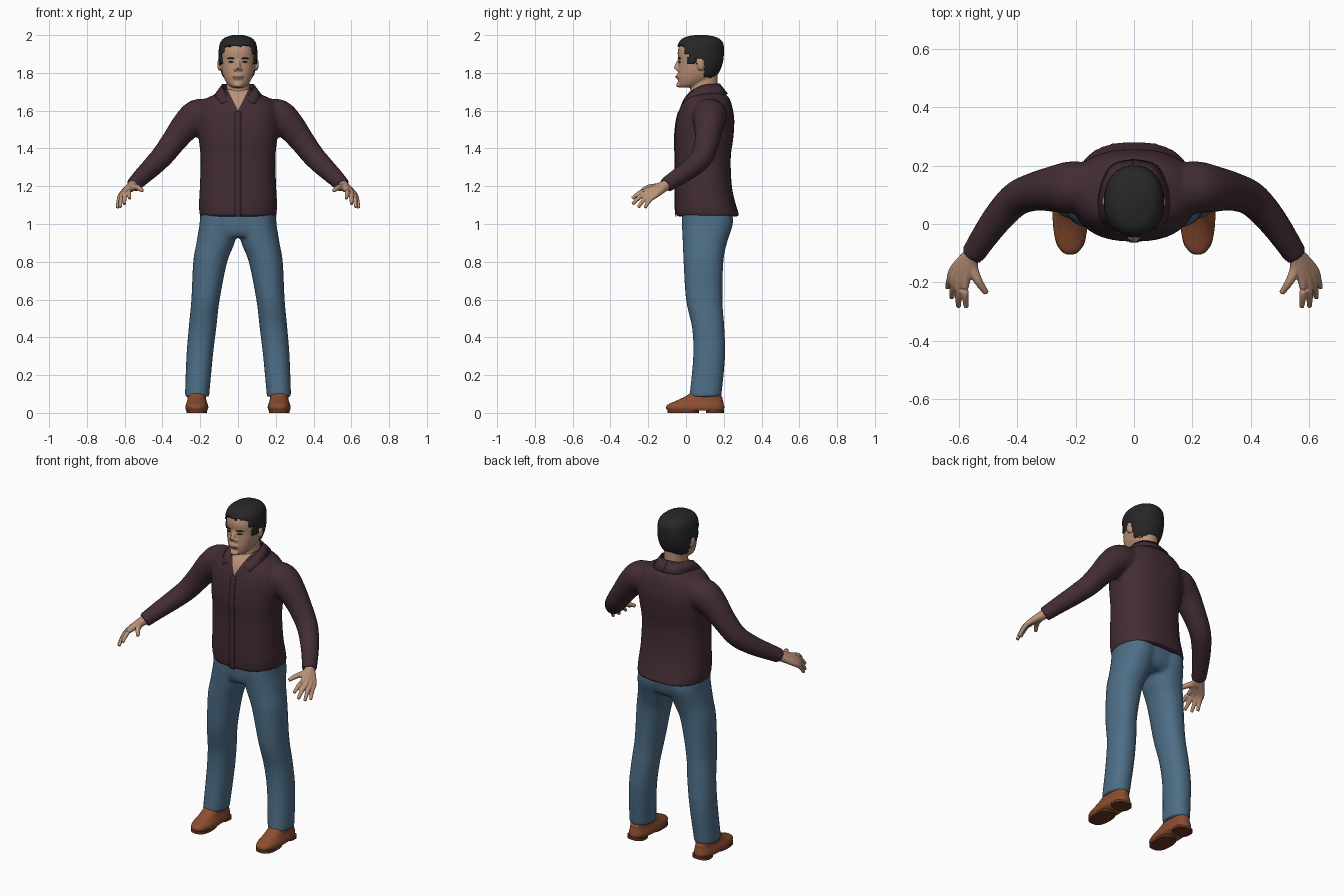
import bpy, bmesh, math, random
from mathutils import Vector, Matrix

random.seed(4)
cube = bpy.data.objects.get("Cube")
if cube:
    bpy.data.objects.remove(cube)


def material(name, *rgb):
    m = bpy.data.materials.new(name)
    m.use_nodes = True
    m.diffuse_color = (*rgb, 1)
    m.node_tree.nodes["Principled BSDF"].inputs["Base Color"].default_value = (*rgb, 1)
    return m


SKIN = material("skin", .5, .29, .19)
HAIR = material("black hair", .02, .02, .02)
SHIRT = material("plum shirt", .055, .026, .034)
DENIM = material("blue denim", .075, .155, .24)
LEATHER = material("brown leather", .26, .075, .029)
SOLE = material("dark sole", .13, .036, .016)
LIPS = material("lips", .36, .16, .12)


def spline(points, sub):
    """Smooth curve through tuples of any length."""
    out = []
    for i in range(len(points) - 1):
        a, b, c, d = (points[max(0, min(len(points) - 1, i + k))] for k in (-1, 0, 1, 2))
        for j in range(sub):
            t = j / sub
            out.append([q + .5 * t * (r - p + t * (2*p - 5*q + 4*r - s + t * (3*(q - r) + s - p)))
                        for p, q, r, s in zip(a, b, c, d)])
    return out + [list(points[-1])]


def skin_rings(bm, rings):
    loops = [[bm.verts.new(co) for co in ring] for ring in rings]
    n = len(loops[0])
    for a, b in zip(loops, loops[1:]):
        for i in range(n):
            bm.faces.new((a[i], a[(i + 1) % n], b[(i + 1) % n], b[i]))
    bm.faces.new(loops[0][::-1])
    bm.faces.new(loops[-1])


def loft(bm, table, side=1, power=2.2, n=40, sub=5):
    """Stack horizontal rings given as height, centre x, half width, front y, back y."""
    def power_of(v):
        return math.copysign(abs(v) ** (2 / power), v)
    rings = []
    for z, cx, rx, front, back in spline(table, sub):
        angles = [math.tau * i / n for i in range(n)]
        rings.append([(side * (cx + rx * power_of(math.cos(a))),
                       (front + back) / 2 + (back - front) / 2 * power_of(math.sin(a)), z)
                      for a in angles])
    skin_rings(bm, rings)


def tube(bm, path, side=1, n=16, sub=4):
    """Sweep circles along points given as x, y, z, radius."""
    pts = spline(path, sub)
    rings = []
    for i, (x, y, z, r) in enumerate(pts):
        tangent = Vector(pts[min(i + 1, len(pts) - 1)][:3]) - Vector(pts[max(i - 1, 0)][:3])
        u = tangent.cross(Vector((0, 1, .3))).normalized()
        v = tangent.cross(u).normalized()
        ring = [Vector((x, y, z)) + r * (u * math.cos(a) + v * math.sin(a))
                for a in (math.tau * k / n for k in range(n))]
        rings.append([(side * c.x, c.y, c.z) for c in ring])
    skin_rings(bm, rings)


def ball(bm, centre, size, turn=0):
    bmesh.ops.create_uvsphere(bm, u_segments=20, v_segments=12, radius=1,
                              matrix=Matrix.Translation(centre) @ Matrix.Rotation(turn, 4, "Z")
                              @ Matrix.Diagonal((*size, 1)))


def finish(bm, name, *mats, voxel=0, smooth=4, thick=0):
    bmesh.ops.recalc_face_normals(bm, faces=bm.faces[:])
    me = bpy.data.meshes.new(name)
    bm.to_mesh(me)
    bm.free()
    ob = bpy.data.objects.new(name, me)
    bpy.context.collection.objects.link(ob)
    if voxel:
        mod = ob.modifiers.new("blend", "REMESH")
        mod.mode = "VOXEL"
        mod.voxel_size = voxel
        mod = ob.modifiers.new("relax", "SMOOTH")
        mod.iterations = smooth
        graph = bpy.context.evaluated_depsgraph_get()
        ob.data = bpy.data.meshes.new_from_object(ob.evaluated_get(graph))
        ob.modifiers.clear()
    if thick:
        mod = ob.modifiers.new("thickness", "SOLIDIFY")
        mod.thickness = thick
        mod.offset = -1
    for m in mats:
        ob.data.materials.append(m)
    ob.data.polygons.foreach_set("use_smooth", [True] * len(ob.data.polygons))
    return ob


# Shirt: torso and sleeves blended into one surface
TORSO = [(1.04, 0, .202, -.052, .285), (1.1, 0, .207, -.057, .265), (1.2, 0, .202, -.057, .243),
         (1.35, 0, .198, -.057, .237), (1.45, 0, .208, -.06, .25), (1.55, 0, .215, -.05, .256),
         (1.62, 0, .205, -.03, .245), (1.665, 0, .165, -.01, .23), (1.69, 0, .115, .01, .205),
         (1.715, 0, .075, .03, .18)]
SLEEVE = [(.15, .125, 1.575, .085), (.215, .125, 1.57, .09), (.275, .12, 1.52, .079),
          (.335, .112, 1.445, .067), (.4, .088, 1.36, .06), (.458, .03, 1.3, .054),
          (.51, -.04, 1.25, .047), (.554, -.108, 1.205, .041)]
bm = bmesh.new()
loft(bm, TORSO, power=2.4)
for side in (1, -1):
    tube(bm, SLEEVE, side, n=24)
shirt = finish(bm, "shirt", SHIRT, SKIN, voxel=.011)

# Open neck cut into the shirt front
bm = bmesh.new()
bm.from_mesh(shirt.data)
for side in (1, -1):
    bmesh.ops.bisect_plane(bm, geom=bm.verts[:] + bm.edges[:] + bm.faces[:],
                           plane_co=(0, 0, 1.6), plane_no=(side, 0, -.5))
for f in bm.faces:
    c = f.calc_center_median()
    f.material_index = int(c.y < .08 and abs(c.x) < .5 * (c.z - 1.6))
bm.to_mesh(shirt.data)
bm.free()

# Button placket following the shirt front
bm = bmesh.new()
edge = [(z, front) for z, _, _, front, _ in spline(TORSO, 5) if z < 1.6]
rows = [[bm.verts.new((x, y - .004, z)) for x in (-.016, .016)] for z, y in edge]
for a, b in zip(rows, rows[1:]):
    bm.faces.new((a[0], a[1], b[1], b[0]))
finish(bm, "shirt_placket", SHIRT, thick=.005)

# Folded collar
TOP = [(0, .178, 1.745), (.06, .158, 1.742), (.086, .1, 1.738), (.076, .035, 1.71), (.034, -.008, 1.66)]
FOLD = [(0, .222, 1.69), (.08, .2, 1.69), (.12, .11, 1.69), (.118, .025, 1.672), (.088, -.022, 1.64)]
for side, label in ((1, "left"), (-1, "right")):
    bm = bmesh.new()
    rows = [[bm.verts.new((side * x, y, z)) for x, y, z in pair]
            for pair in zip(spline(TOP, 4), spline(FOLD, 4))]
    for a, b in zip(rows, rows[1:]):
        bm.faces.new((a[0], a[1], b[1], b[0]))
    finish(bm, label + "_collar", SHIRT, thick=.008)

# Jeans
LEG = [(.085, .217, .064, .018, .187), (.3, .203, .07, .038, .207), (.45, .188, .073, .032, .203),
       (.6, .172, .075, .0, .193), (.8, .147, .09, -.013, .198), (.9, .119, .101, -.017, .217),
       (1., .102, .102, -.022, .248), (1.06, .1, .1, -.022, .245)]
HIPS = [(.93, 0, .17, .0, .2), (.97, 0, .2, -.018, .235), (1.06, 0, .2, -.022, .25)]
bm = bmesh.new()
loft(bm, HIPS)
for side in (1, -1):
    loft(bm, LEG, side)
finish(bm, "jeans", DENIM, voxel=.011)

# Shoes with sole and heel
UPPER = [(.012, .218, .056, -.098, .198), (.028, .218, .061, -.105, .203), (.045, .218, .058, -.095, .2),
         (.065, .218, .051, -.05, .195), (.085, .218, .048, -.008, .19), (.11, .218, .042, .03, .17)]
for side, label in ((1, "left"), (-1, "right")):
    bm = bmesh.new()
    loft(bm, UPPER, side, power=2.5)
    finish(bm, label + "_shoe", LEATHER)
    for part, front, back in (("sole", -.098, .07), ("heel", .105, .2)):
        bm = bmesh.new()
        loft(bm, [(z, .218, .055, front, back) for z in (0, .016)], side, power=2.6, sub=1)
        ob = finish(bm, label + "_shoe_" + part, SOLE)
        ob.data.polygons.foreach_set("use_smooth", [False] * len(ob.data.polygons))

# Hands: each finger runs from the wrist through its knuckle to the tip
WRIST = (.553, -.102, 1.208, .028)
FINGERS = [((.553, -.15, 1.197, .02), (.505, -.237, 1.175, .01)),
           ((.576, -.19, 1.182, .017), (.574, -.285, 1.135, .009)),
           ((.594, -.187, 1.172, .017), (.601, -.283, 1.105, .009)),
           ((.608, -.173, 1.163, .016), (.624, -.253, 1.088, .009)),
           ((.615, -.153, 1.158, .016), (.639, -.218, 1.085, .009))]
for side, label in ((1, "left"), (-1, "right")):
    bm = bmesh.new()
    tube(bm, [(.535, -.07, 1.225, .03), WRIST, (.575, -.14, 1.188, .024)], side)
    for knuckle, tip in FINGERS:
        mid = Vector(knuckle).lerp(Vector(tip), .5) + Vector((.003, -.004, .008, 0))
        tube(bm, [WRIST, knuckle, tuple(mid), tip], side, n=12)
    finish(bm, label + "_hand", SKIN, voxel=.0045, smooth=2)

# Head with neck, nose, lips ridge and ears
HEAD = [(1.722, 0, .03, -.03, .03), (1.738, 0, .052, -.038, .08), (1.77, 0, .073, -.042, .14),
        (1.81, 0, .086, -.042, .168), (1.86, 0, .093, -.04, .185), (1.91, 0, .093, -.044, .19),
        (1.95, 0, .084, -.032, .183), (1.975, 0, .06, -.005, .155), (1.988, 0, .02, .05, .1)]
NECK = [(1.6, 0, .07, .02, .17), (1.7, 0, .062, .022, .166), (1.8, 0, .06, .04, .168)]
bm = bmesh.new()
loft(bm, HEAD)
loft(bm, NECK)
tube(bm, [(0, -.034, 1.87, .009), (0, -.047, 1.84, .012), (0, -.052, 1.82, .014)])
ball(bm, (0, -.04, 1.737), (.025, .012, .014))
ball(bm, (0, -.04, 1.78), (.03, .013, .016))
for side in (1, -1):
    ball(bm, (side * .013, -.043, 1.818), (.01, .012, .009))
    ball(bm, (side * .097, .08, 1.845), (.012, .022, .034), side * .3)
finish(bm, "head", SKIN, voxel=.005, smooth=3)

# Eyes, brows and mouth
bm = bmesh.new()
for side in (1, -1):
    ball(bm, (side * .037, -.0345, 1.858), (.014, .005, .0045), side * .3)
    ball(bm, (side * .039, -.036, 1.877), (.022, .005, .004), side * .35)
finish(bm, "eyes_and_brows", HAIR)
bm = bmesh.new()
ball(bm, (0, -.049, 1.78), (.023, .006, .007))
finish(bm, "mouth", LIPS)


# Short hair: a shell over the skull trimmed along a ragged hairline
def hairline(y):
    for limit, height in ((-.01, 1.945), (.012, 1.9), (.058, 1.845), (.1, 1.872)):
        if y < limit:
            return height
    return 1.778


bm = bmesh.new()
loft(bm, [(z + .012 * (z > 1.9), cx, rx + .009, front - .005, back + .011)
          for z, cx, rx, front, back in HEAD[2:]], n=80, sub=8)
bald = []
for f in bm.faces:
    c = f.calc_center_median()
    if c.z < hairline(c.y) + random.uniform(-.006, .006):
        bald.append(f)
bmesh.ops.delete(bm, geom=bald, context="FACES")
finish(bm, "hair", HAIR, thick=.012)
